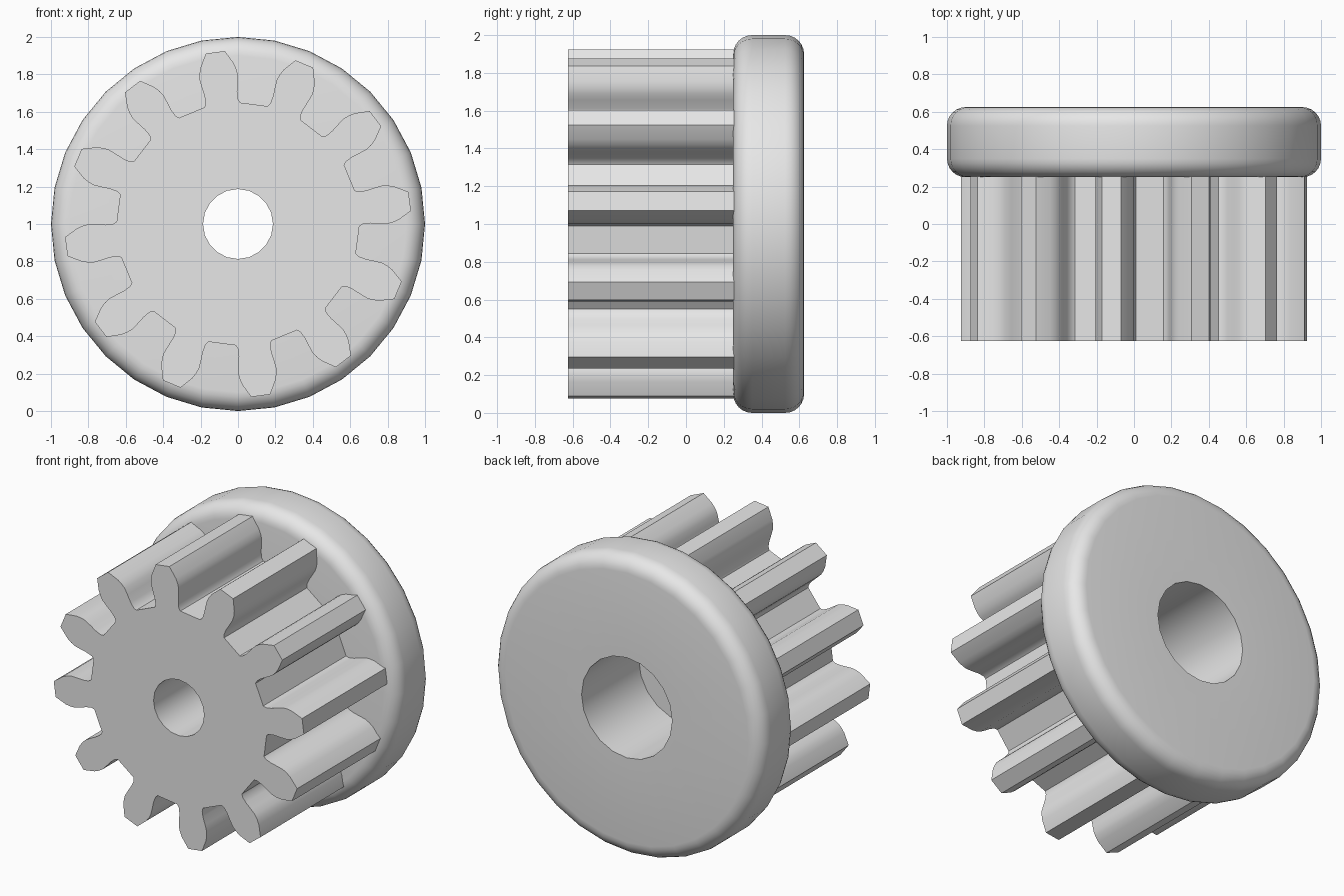
import bpy, bmesh, math

if "Cube" in bpy.data.objects:
    bpy.data.objects.remove(bpy.data.objects["Cube"], do_unlink=True)

TEETH = 12
AXIS_Z = 1.0
FRONT, STEP, COLLAR, BACK = -0.625, 0.02, 0.255, 0.625
BORE, COUNTERBORE = 0.187, 0.335

grey = bpy.data.materials.new("light_grey")
grey.use_nodes = True
grey.diffuse_color = (0.8, 0.8, 0.8, 1)
grey.node_tree.nodes["Principled BSDF"].inputs["Base Color"].default_value = (0.8, 0.8, 0.8, 1)


def loop(bm, points, y):
    """Closed ring of vertices and edges in the plane at y."""
    verts = [bm.verts.new((x, y, z + AXIS_Z)) for x, z in points]
    edges = [bm.edges.new((v, verts[i - 1])) for i, v in enumerate(verts)]
    return verts, edges


def circle(radius, sides):
    return [(radius * math.cos(math.tau * i / sides), radius * math.sin(math.tau * i / sides))
            for i in range(sides)]


def wall(bm, a, b):
    """Quads between two matching rings."""
    for i in range(len(a)):
        bm.faces.new((a[i - 1], a[i], b[i], b[i - 1]))


def finish(bm, name):
    bmesh.ops.recalc_face_normals(bm, faces=bm.faces[:])
    mesh = bpy.data.meshes.new(name)
    bm.to_mesh(mesh)
    bm.free()
    mesh.materials.append(grey)
    obj = bpy.data.objects.new(name, mesh)
    bpy.context.collection.objects.link(obj)
    bpy.ops.object.select_all(action="DESELECT")
    obj.select_set(True)
    bpy.context.view_layer.objects.active = obj
    bpy.ops.object.shade_smooth_by_angle(angle=math.radians(30))


# Gear outline: half tooth as (distance along tooth, half width), mirrored and repeated
half_tooth = [(0.642, 0.096), (0.662, 0.087), (0.70, 0.088), (0.75, 0.097),
              (0.79, 0.103), (0.82, 0.100), (0.855, 0.090), (0.926, 0.051)]
tooth = [(d, -w) for d, w in half_tooth] + [(d, w) for d, w in reversed(half_tooth)]
outline = []
for k in range(TEETH):
    a = math.radians(7.5) + math.tau * k / TEETH
    outline += [(d * math.cos(a) - w * math.sin(a), d * math.sin(a) + w * math.cos(a))
                for d, w in tooth]

# Gear body with a stepped bore
bm = bmesh.new()
front, front_edges = loop(bm, outline, FRONT)
back, back_edges = loop(bm, outline, COLLAR)
bore_front, bore_front_edges = loop(bm, circle(BORE, 20), FRONT)
bore_step, _ = loop(bm, circle(BORE, 20), STEP)
wide_step, _ = loop(bm, circle(COUNTERBORE, 20), STEP)
wide_back, wide_back_edges = loop(bm, circle(COUNTERBORE, 20), COLLAR)
wall(bm, front, back)
wall(bm, bore_front, bore_step)
wall(bm, bore_step, wide_step)
wall(bm, wide_step, wide_back)
for edges in (front_edges + bore_front_edges, back_edges + wide_back_edges):
    bmesh.ops.triangle_fill(bm, edges=edges, use_beauty=True, normal=(0, -1, 0))
finish(bm, "gear")

# Flange with rounded rim
bm = bmesh.new()
fillet, steps = 0.1, 6
profile = []
for y_mid, start in ((COLLAR - 0.005 + fillet, 90), (BACK - fillet, 0)):
    for i in range(steps + 1):
        t = math.radians(90 * i / steps)
        if start:
            profile.append((1 - fillet + fillet * math.sin(t), y_mid - fillet * math.cos(t)))
        else:
            profile.append((1 - fillet + fillet * math.cos(t), y_mid + fillet * math.sin(t)))
rings = [loop(bm, circle(r, 32), y)[0] for r, y in profile]
for a, b in zip(rings, rings[1:]):
    wall(bm, a, b)
hole_rings = [loop(bm, circle(COUNTERBORE, 20), y) for y in (COLLAR - 0.005, BACK)]
wall(bm, hole_rings[0][0], hole_rings[1][0])
for ring, (_, hole_edges) in ((rings[0], hole_rings[0]), (rings[-1], hole_rings[1])):
    rim = [bm.edges.get((v, ring[i - 1])) for i, v in enumerate(ring)]
    bmesh.ops.triangle_fill(bm, edges=rim + hole_edges, use_beauty=True, normal=(0, 1, 0))
finish(bm, "flange")
